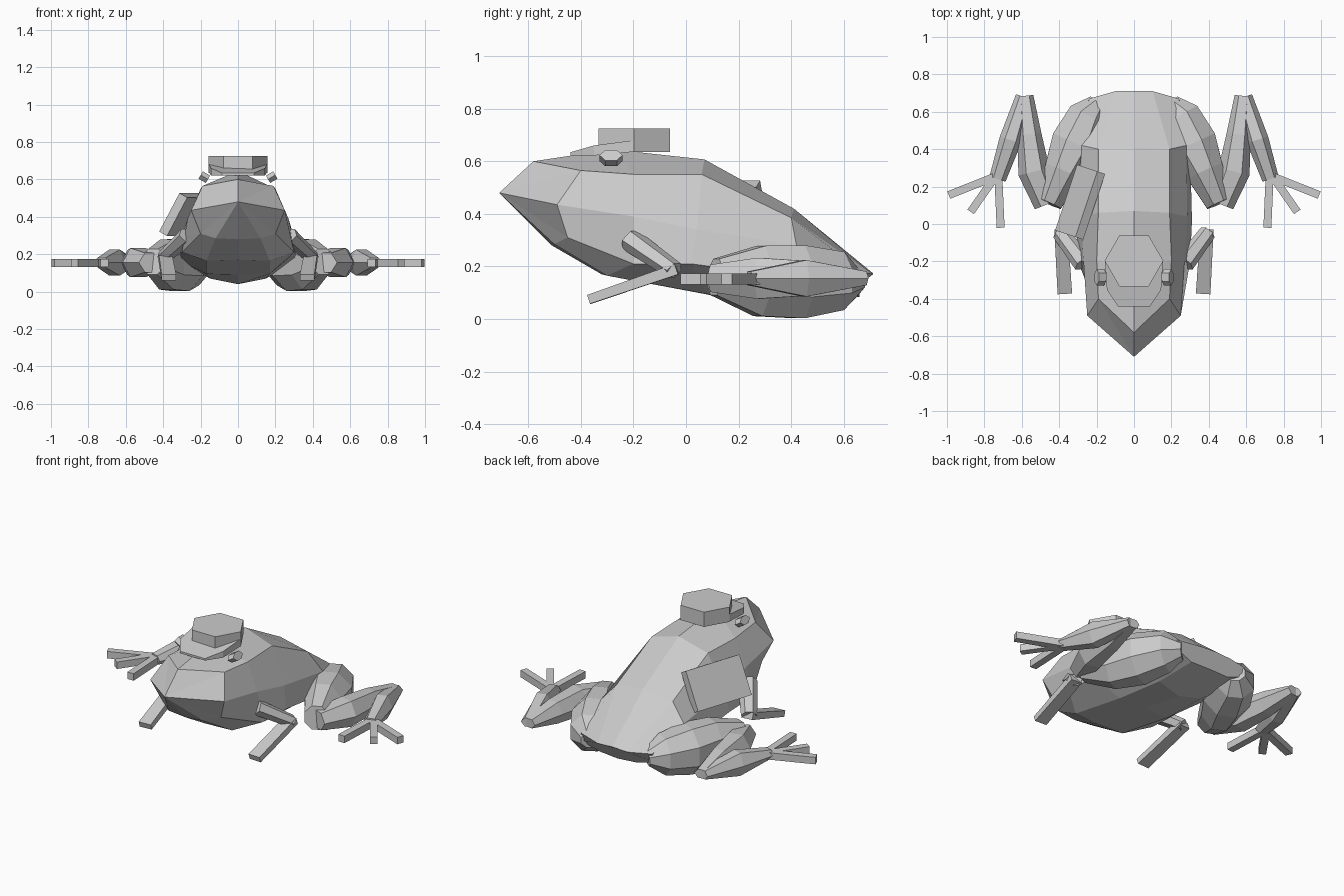
import bpy, bmesh, math
from mathutils import Vector, Matrix

if "Cube" in bpy.data.objects:
    bpy.data.objects.remove(bpy.data.objects["Cube"])


def finish(name, bm, mirror=False):
    bmesh.ops.recalc_face_normals(bm, faces=bm.faces)
    mesh = bpy.data.meshes.new(name)
    bm.to_mesh(mesh)
    bm.free()
    ob = bpy.data.objects.new(name, mesh)
    bpy.context.collection.objects.link(ob)
    if mirror:
        ob.modifiers.new("mirror", 'MIRROR')
    return ob


def loft(rings):
    """Skin closed rings of points; both ends are capped."""
    bm = bmesh.new()
    vr = [[bm.verts.new(p) for p in r] for r in rings]
    n = len(vr[0])
    for a, b in zip(vr, vr[1:]):
        for i in range(n):
            j = (i + 1) % n
            bm.faces.new((a[i], a[j], b[j], b[i]))
    bm.faces.new(vr[0])
    bm.faces.new(vr[-1])
    return bm


def limb(name, path, sides=7, turn=0.0):
    """Mirrored limb; path entries are x, y, z, half width, half height."""
    pts = [Vector(p[:3]) for p in path]
    rings = []
    for i, p in enumerate(path):
        d = (pts[min(i + 1, len(pts) - 1)] - pts[max(i - 1, 0)]).normalized()
        side = d.cross(Vector((0, 0, 1))).normalized()
        up = side.cross(d)
        rings.append([pts[i] + side * p[3] * math.cos(a) + up * p[4] * math.sin(a)
                      for a in (turn + k * math.tau / sides for k in range(sides))])
    return finish(name, loft(rings), True)


def prism(name, outline, bottom, top):
    return finish(name, loft([[(x, y, bottom) for x, y in outline],
                              [(x, y, top) for x, y in outline]]))


# Body: half sections from back ridge to belly, nose to tail
sections = [
    [(0, -.58, .60), (.19, -.40, .565), (.25, -.49, .435), (.20, -.45, .31), (.12, -.50, .285), (0, -.51, .28)],
    [(0, -.28, .645), (.20, -.19, .55), (.27, -.20, .39), (.30, -.20, .21), (.17, -.30, .165), (0, -.32, .17)],
    [(0, .07, .607), (.19, .06, .55), (.285, .04, .34), (.31, .02, .21), (.17, .08, .095), (0, .10, .09)],
    [(0, .41, .42), (.19, .40, .385), (.28, .42, .28), (.30, .40, .16), (.15, .40, .07), (0, .38, .04)],
    [(0, .71, .175), (.10, .71, .17), (.24, .67, .18), (.25, .66, .13), (.13, .65, .09), (0, .66, .085)],
]
rings = [s + [(-x, y, z) for x, y, z in s[-2:0:-1]] for s in sections]
rings.insert(0, [(0, -.71, .48)] * len(rings[0]))
bm = loft(rings)
bmesh.ops.remove_doubles(bm, verts=bm.verts, dist=.0005)
finish("body", bm)

# Hind legs
limb("thigh", [(.19, .645, .14, .06, .05), (.245, .58, .145, .115, .12), (.31, .43, .142, .145, .15),
               (.38, .28, .145, .11, .145), (.455, .11, .16, .075, .075)], 8, math.pi / 8)
limb("shin", [(.465, .105, .155, .07, .06), (.535, .28, .155, .085, .09),
              (.56, .48, .155, .065, .075), (.583, .685, .155, .045, .03)], 6)
limb("foot", [(.588, .68, .155, .045, .03), (.66, .45, .155, .06, .08),
              (.73, .24, .155, .045, .03)], 6)
for k, (sx, sy, ex, ey) in enumerate([(.75, .25, .99, .155), (.73, .27, .873, .065),
                                      (.725, .25, .713, -.02)]):
    limb(f"hind_toe_{k + 1}", [(sx, sy, .152, .03, .03), (ex, ey, .152, .03, .03)], 4, math.pi / 4)

# Front legs
limb("upper_arm", [(.27, -.21, .30, .055, .045), (.395, -.045, .185, .045, .035)], 6)
limb("forearm", [(.39, -.035, .19, .05, .03), (.37, -.368, .075, .055, .025)], 4, math.pi / 4)

# Eyes: small hexagonal buds tilted outward
bm = bmesh.new()
bmesh.ops.create_cone(bm, cap_ends=True, segments=6, radius1=.035, radius2=.035, depth=.06,
                      matrix=Matrix.Translation((.18, -.285, .612))
                      @ Matrix.Rotation(math.radians(60), 4, 'Y') @ Matrix.Diagonal((.75, 1.25, .75, 1)))
finish("eye", bm, True)

# Hexagonal cap crown and sloping peak
hexagon = [(.157 * math.cos(k * math.tau / 6), -.197 + .157 * math.sin(k * math.tau / 6)) for k in range(6)]
prism("cap_crown", hexagon, .635, .725)
peak = [(-.155, -.197), (-.145, -.35), (-.085, -.44), (.085, -.44), (.145, -.35), (.155, -.197)]
under = [.636, .622, .622, .622, .622, .636]
over = [.68, .66, .634, .634, .66, .68]
finish("cap_peak", loft([[(x, y, z) for (x, y), z in zip(peak, under)],
                         [(x, y, z) for (x, y), z in zip(peak, over)]]))

# Slab pack leaning on the left flank
along = Vector((.115, .345, 0)).normalized()
up = Vector((.10, -.033, .19)).normalized()
out = along.cross(up)
frame = Matrix((along, up, out)).transposed().to_4x4()
bm = bmesh.new()
bmesh.ops.create_cube(bm, size=1, matrix=Matrix.Translation((-.288, .117, .412))
                      @ frame @ Matrix.Diagonal((.37, .235, .05, 1)))
finish("side_pack", bm)
